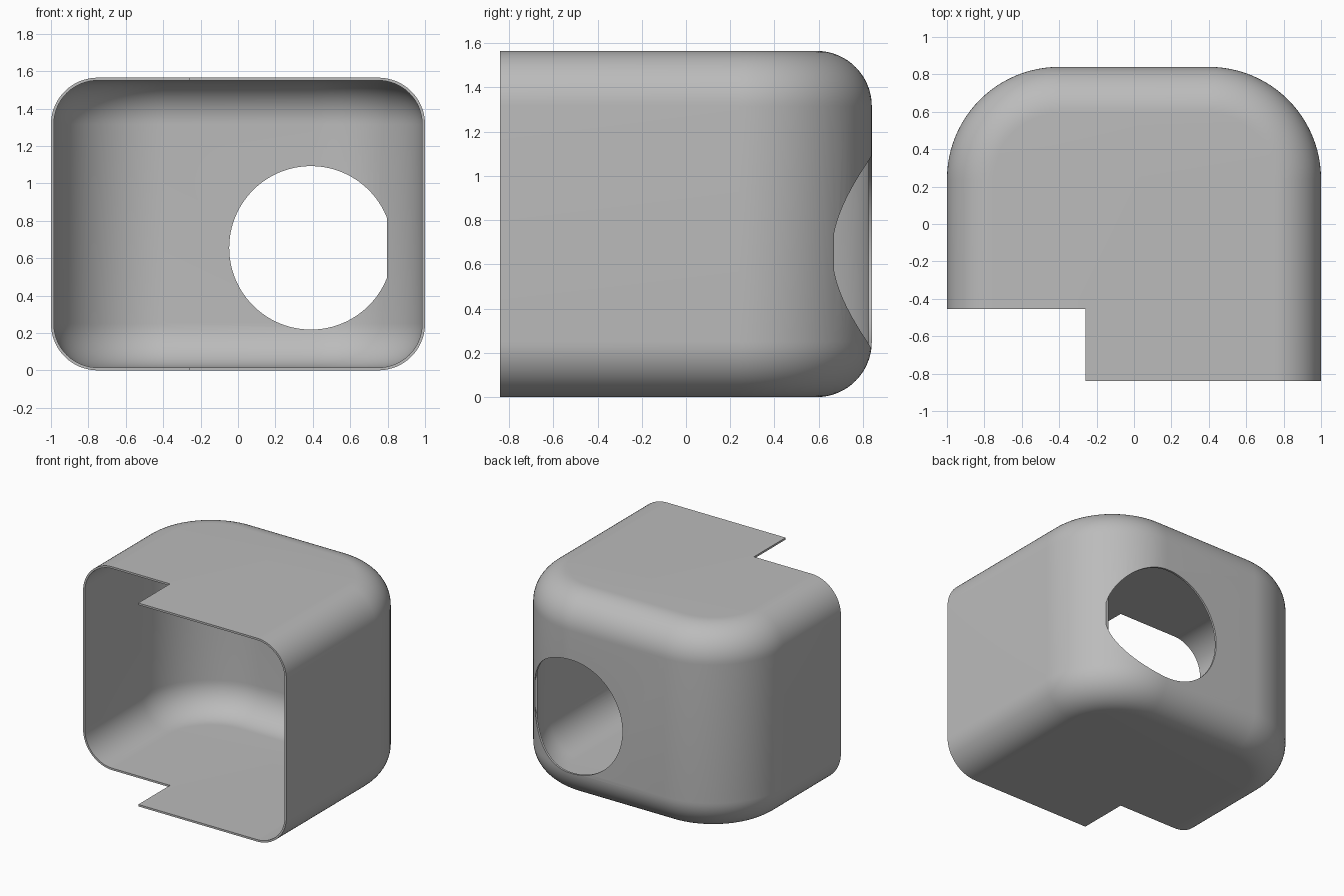
import bpy, bmesh
from math import sin, cos, pi

HALF_X, HALF_Y, HEIGHT = 1.0, 0.84, 1.565
CORNER, FILLET, WALL = 0.6, 0.25, 0.015

cube = bpy.data.objects.get("Cube")
if cube:
    bpy.data.objects.remove(cube, do_unlink=True)

grey = bpy.data.materials.new("grey shell")
grey.use_nodes = True
colour = (0.5, 0.5, 0.5, 1)
grey.diffuse_color = colour
grey.node_tree.nodes["Principled BSDF"].inputs["Base Color"].default_value = colour


def loft(name, rings):
    """Solid skinned through closed rings of equal length."""
    bm = bmesh.new()
    loops = [[bm.verts.new(p) for p in ring] for ring in rings]
    n = len(loops[0])
    for low, high in zip(loops, loops[1:]):
        for i in range(n):
            j = (i + 1) % n
            bm.faces.new((low[i], low[j], high[j], high[i]))
    bm.faces.new(loops[0][::-1])
    bm.faces.new(loops[-1])
    bmesh.ops.recalc_face_normals(bm, faces=bm.faces)
    mesh = bpy.data.meshes.new(name)
    bm.to_mesh(mesh)
    bm.free()
    mesh.materials.append(grey)
    obj = bpy.data.objects.new(name, mesh)
    bpy.context.collection.objects.link(obj)
    return obj


def plan(inset, front, z, steps=24):
    """Outline with a square front and two round back corners."""
    r = CORNER - inset
    cx, cy = HALF_X - CORNER, HALF_Y - CORNER
    arc = [(cx + r * cos(a), cy + r * sin(a))
           for a in (pi / 2 * i / steps for i in range(steps + 1))]
    right = [(HALF_X - inset, front)] + arc
    left = [(-x, y) for x, y in reversed(right)]
    return [(x, y, z) for x, y in right + left]


def rounded_box(name, wall, front, steps=16):
    """Box with filleted top and bottom edges, shrunk by the wall."""
    r = FILLET - wall
    levels = []
    for i in range(steps + 1):
        a = pi / 2 * i / steps
        levels.append((FILLET - r * sin(a), FILLET - r * cos(a)))
    levels += [(d, HEIGHT - z) for d, z in reversed(levels)]
    return loft(name, [plan(d, front, z) for d, z in levels])


def cut(target, cutter):
    cutter.hide_render = True
    mod = target.modifiers.new("cut", "BOOLEAN")
    mod.operation, mod.solver, mod.object = "DIFFERENCE", "EXACT", cutter
    bpy.context.view_layer.objects.active = target
    bpy.ops.object.modifier_apply(modifier=mod.name)
    bpy.data.objects.remove(cutter, do_unlink=True)


# Thin shell, open at the front
shell = rounded_box("shell", 0, -HALF_Y)
cut(shell, rounded_box("cavity_cutter", WALL, -HALF_Y - 0.3))

# Notch in the front right corner, through the full height
x0, x1, y0, y1 = -1.3, -0.26, -1.2, -0.455
corners = [(x0, y0), (x1, y0), (x1, y1), (x0, y1)]
cut(shell, loft("notch_cutter", [[(x, y, z) for x, y in corners]
                                 for z in (-0.3, HEIGHT + 0.3)]))

# Round opening in the back wall, stopping at a fixed depth
circle = [(0.39 + 0.437 * cos(a), 0.655 + 0.437 * sin(a))
          for a in (2 * pi * i / 96 for i in range(96))]
cut(shell, loft("opening_cutter", [[(x, y, z) for x, z in circle]
                                   for y in (0.67, 1.2)]))

bpy.ops.object.select_all(action="DESELECT")
shell.select_set(True)
bpy.context.view_layer.objects.active = shell
bpy.ops.object.shade_smooth_by_angle(angle=0.5)
